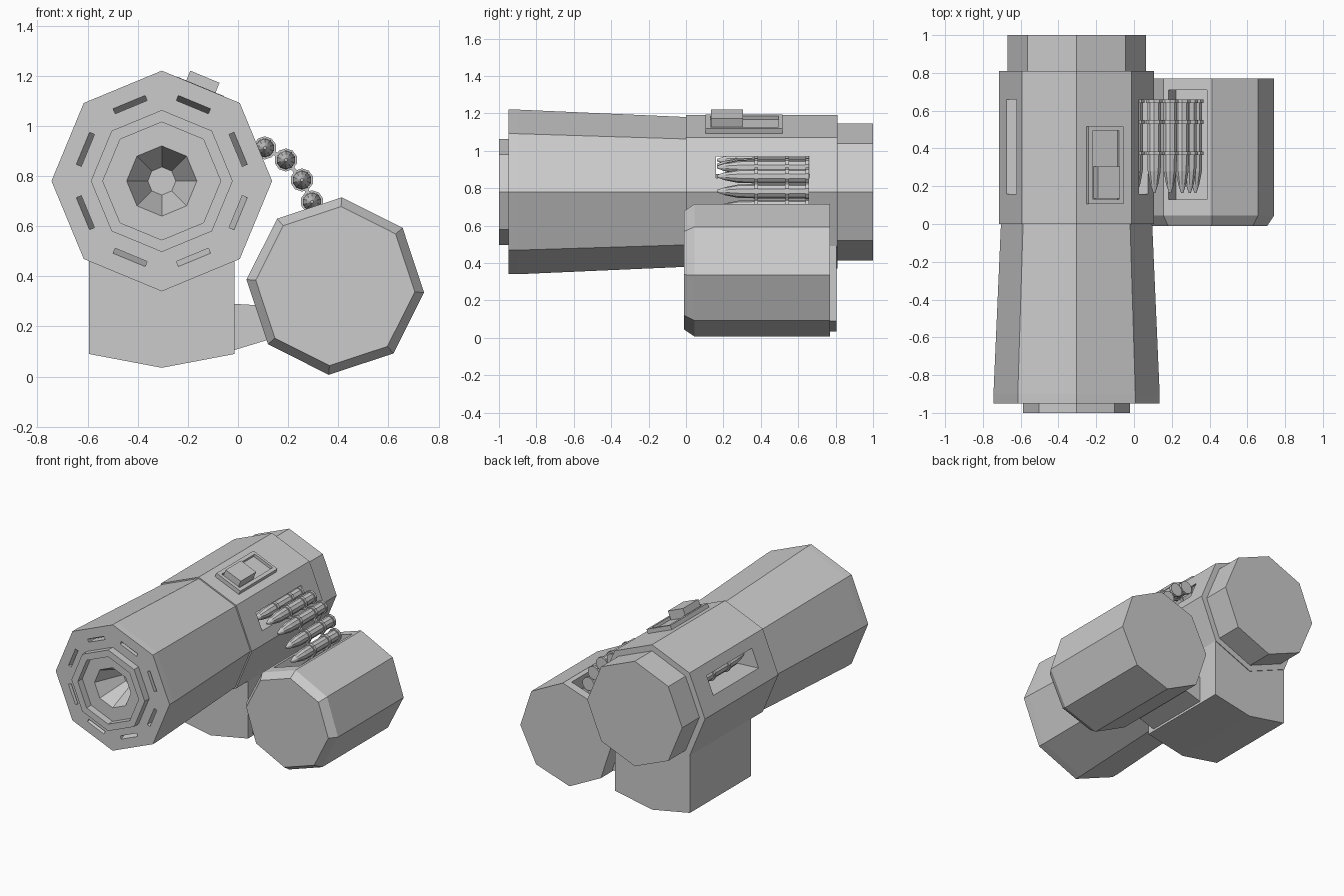
import bpy, bmesh, math
from mathutils import Vector

if "Cube" in bpy.data.objects:
    bpy.data.objects.remove(bpy.data.objects["Cube"])

grey = bpy.data.materials.new("plain_grey")
grey.diffuse_color = (0.6, 0.6, 0.6, 1)
grey.use_nodes = True
grey.node_tree.nodes["Principled BSDF"].inputs["Base Color"].default_value = grey.diffuse_color

AXIS = (-0.304, 0.78)      # x, z of the gun axis
DRUM = (0.388, 0.361)      # x, z of the drum axis
TILT = math.radians(-4.2)  # drum roll


def finish(name, bm):
    bmesh.ops.recalc_face_normals(bm, faces=bm.faces)
    me = bpy.data.meshes.new(name)
    bm.to_mesh(me)
    bm.free()
    me.materials.append(grey)
    ob = bpy.data.objects.new(name, me)
    bpy.context.collection.objects.link(ob)
    return ob


def lathe(name, centre, profile, sides=8, rot=0.0):
    """Faceted solid along y from (y, radius) stations, capped at both ends."""
    bm = bmesh.new()
    rings = []
    for y, r in profile:
        angs = [rot + math.tau * k / sides for k in range(sides)]
        rings.append([bm.verts.new((centre[0] + r * math.cos(a), y,
                                    centre[1] + r * math.sin(a))) for a in angs])
    for p, q in zip(rings, rings[1:]):
        for k in range(sides):
            j = (k + 1) % sides
            bm.faces.new((p[k], p[j], q[j], q[k]))
    bm.faces.new(rings[0])
    bm.faces.new(rings[-1])
    return finish(name, bm)


def prism(name, pts, vec):
    """Solid from a polygon pushed along a vector."""
    bm = bmesh.new()
    a = [bm.verts.new(p) for p in pts]
    b = [bm.verts.new(Vector(p) + Vector(vec)) for p in pts]
    bm.faces.new(a)
    bm.faces.new(b)
    for k in range(len(a)):
        j = (k + 1) % len(a)
        bm.faces.new((a[k], a[j], b[j], b[k]))
    return finish(name, bm)


def profile_y(name, xz, y0, y1):
    return prism(name, [(x, y0, z) for x, z in xz], (0, y1 - y0, 0))


def slab(name, centre, ang, d0, d1, width, y0, y1):
    """Box set on a facet: d = distance from axis, ang = facet direction."""
    c, s, h = math.cos(ang), math.sin(ang), width / 2
    xz = [(centre[0] + d * c - t * s, centre[1] + d * s + t * c)
          for d, t in ((d0, -h), (d1, -h), (d1, h), (d0, h))]
    return profile_y(name, xz, y0, y1)


def cut(ob, cutter):
    m = ob.modifiers.new("cut", 'BOOLEAN')
    m.object, m.operation, m.solver = cutter, 'DIFFERENCE', 'EXACT'
    bpy.context.view_layer.objects.active = ob
    bpy.ops.object.modifier_apply(modifier=m.name)
    bpy.data.objects.remove(cutter)


# barrel shroud with muzzle collar and tapered bore
barrel = lathe("barrel", AXIS, [
    (-0.75, 0.056), (-0.95, 0.14), (-0.95, 0.235), (-1.0, 0.235), (-1.0, 0.283),
    (-0.95, 0.283), (-0.95, 0.44), (-0.90, 0.44), (0.01, 0.40)])

# eight wedge-shaped vents in the front face
for k in range(8):
    a = math.pi / 8 + k * math.pi / 4
    u = Vector((math.cos(a), 0, math.sin(a)))
    t = Vector((-math.sin(a), 0, math.cos(a)))
    o = Vector((AXIS[0], 0, AXIS[1])) - t * 0.069
    wedge = [o + u * d + Vector((0, y, 0)) for d, y in
             ((0.319, -0.97), (0.341, -0.97), (0.341, -0.951), (0.319, -0.88))]
    cut(barrel, prism("vent_cutter", wedge, t * 0.138))

# receiver with the feed tunnel through both sides
receiver = lathe("receiver", AXIS, [(0, 0.41), (0.81, 0.41), (0.81, 0.367), (1.0, 0.367)])
cut(receiver, profile_y("tunnel_cutter",
                        [(0.2, 0.855), (0.2, 0.97), (-0.3, 0.97), (-0.9, 1.03),
                         (-0.9, 0.89), (-0.3, 0.855)], 0.16, 0.66))

# grip block under the receiver and the arm to the drum
profile_y("lower_block", [(-0.594, 0.7), (-0.594, 0.09), (-0.304, 0.035),
                          (-0.014, 0.09), (-0.014, 0.7)], 0.13, 0.805)
profile_y("drum_arm", [(-0.05, 0.292), (0.07, 0.285), (0.2, 0.285), (0.2, 0.17),
                       (0.115, 0.145), (-0.05, 0.095)], 0.18, 0.65)

# ammunition drum with chamfered front and feed slot
drum = lathe("ammo_drum", DRUM, [(-0.01, 0.318), (0.045, 0.355), (0.77, 0.355)], rot=TILT)
FEED = math.radians(112.5) + TILT
cut(drum, slab("feed_cutter", DRUM, FEED, 0.2, 0.4, 0.215, 0.13, 0.71))

# sight frame with recess and raised block
TOP = math.radians(67.5)
frame = slab("sight_frame", AXIS, TOP, 0.36, 0.408, 0.2, 0.105, 0.515)
cut(frame, slab("recess_cutter", AXIS, TOP, 0.388, 0.45, 0.15, 0.13, 0.495))
slab("sight_block", AXIS, TOP, 0.37, 0.45, 0.126, 0.135, 0.305)

# cartridge belt from the drum into the receiver
ROUND = [(0.165, 0.006), (0.21, 0.022), (0.28, 0.036), (0.365, 0.038),
         (0.365, 0.046), (0.385, 0.046), (0.385, 0.038), (0.53, 0.038),
         (0.53, 0.046), (0.55, 0.046), (0.55, 0.038), (0.64, 0.038),
         (0.64, 0.046), (0.658, 0.046)]
BELT = [(0.325, 0.612), (0.295, 0.697), (0.255, 0.784), (0.191, 0.864), (0.107, 0.912),
        (0.012, 0.915)]
for i, c in enumerate(BELT + [(-0.46, 0.925), (-0.56, 0.95)]):
    lathe("cartridge_%d" % i, c, ROUND, sides=10, rot=math.pi / 10)
for i, (p, q) in enumerate(zip(BELT, BELT[1:])):
    ang = math.atan2(q[1] - p[1], q[0] - p[0])
    gap = math.dist(p, q)
    for y in (0.367, 0.532):
        slab("belt_link_%d" % i, p, ang, 0.03, gap - 0.03, 0.016, y, y + 0.016)
